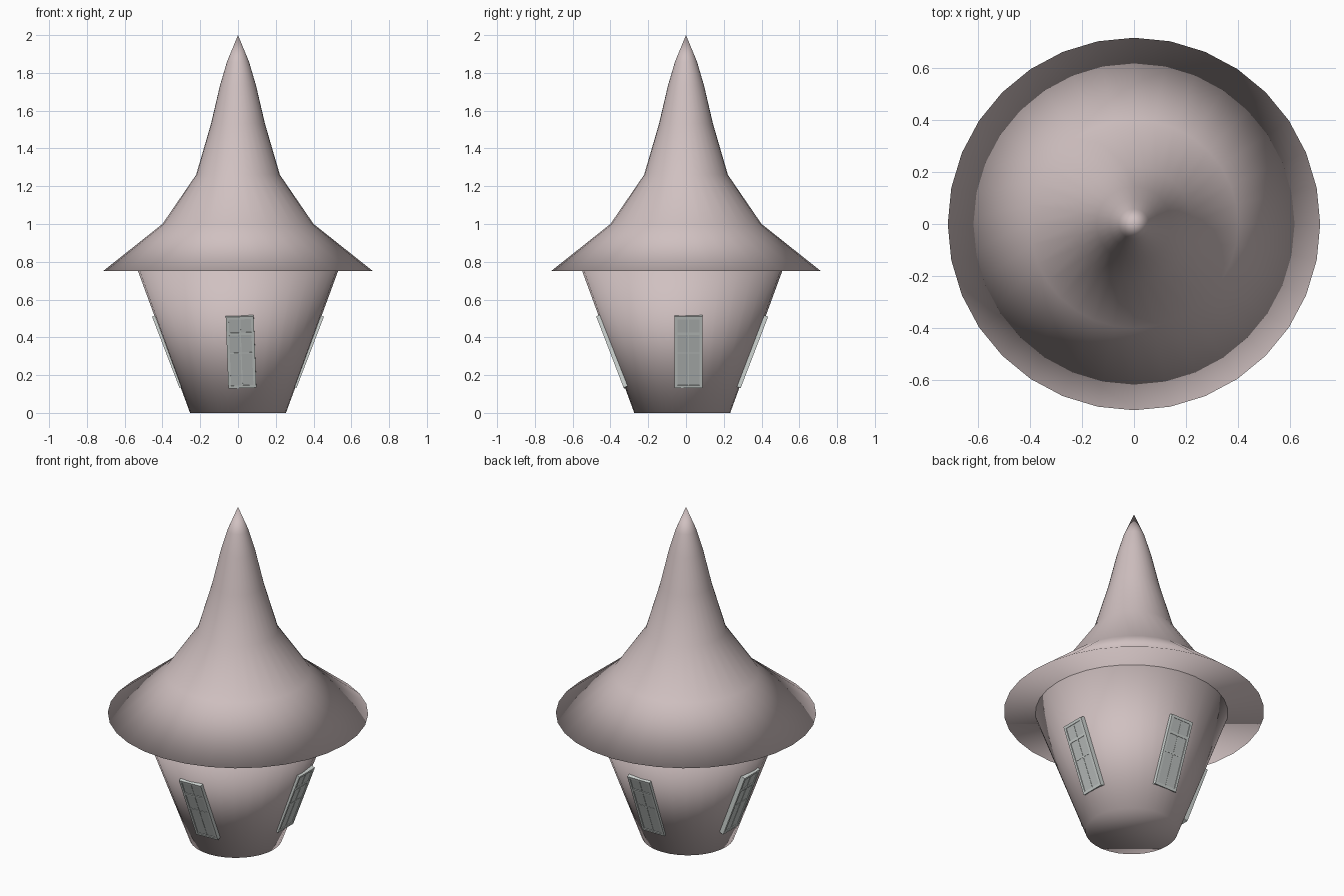
import bpy, bmesh, math
from mathutils import Matrix, Vector

cube = bpy.data.objects.get("Cube")
if cube:
    bpy.data.objects.remove(cube, do_unlink=True)


def material(name, rgb):
    m = bpy.data.materials.new(name)
    m.use_nodes = True
    color = (*rgb, 1)
    m.diffuse_color = color
    m.node_tree.nodes["Principled BSDF"].inputs["Base Color"].default_value = color
    return m


PINK = material("dusty pink", (0.63, 0.53, 0.53))
FRAME = material("pale grey frame", (0.62, 0.66, 0.64))
PANE = material("grey pane", (0.53, 0.56, 0.55))


def finish(bm, name, mat, smooth=False):
    bmesh.ops.recalc_face_normals(bm, faces=bm.faces)
    for f in bm.faces:
        f.smooth = smooth
    mesh = bpy.data.meshes.new(name)
    bm.to_mesh(mesh)
    bm.free()
    mesh.materials.append(mat)
    obj = bpy.data.objects.new(name, mesh)
    bpy.context.collection.objects.link(obj)
    return obj


def lathe(name, profile, mat, sides=32):
    """Closed solid of revolution; a zero radius makes a point."""
    bm = bmesh.new()
    rings = []
    for r, z in profile:
        n = sides if r > 0 else 1
        rings.append([bm.verts.new((r * math.sin(math.tau * i / sides),
                                    r * math.cos(math.tau * i / sides), z))
                      for i in range(n)])
    for low, high in zip(rings, rings[1:]):
        for i in range(sides):
            j = (i + 1) % sides
            if len(high) == 1:
                bm.faces.new((low[i], low[j], high[0]))
            else:
                bm.faces.new((low[i], low[j], high[j], high[i]))
    for ring in (rings[0], rings[-1]):
        if len(ring) > 1:
            bm.faces.new(ring)
    return finish(bm, name, mat, smooth=True)


def box(bm, u, v, width, height, top, depth=0.03):
    """Box in window space, its outer face at the given top."""
    mat = Matrix.Translation((u, v, top - depth / 2)) @ Matrix.Diagonal((width, height, depth, 1))
    bmesh.ops.create_cube(bm, size=1, matrix=mat)


# Tapered round wall, set slightly towards the front
CENTRE = Vector((0, -0.02, 0))
wall = lathe("wall", [(0.254, 0), (0.53, 0.752)], PINK)
wall.location = CENTRE

# Pointed flaring roof with a closed underside
lathe("roof", [(0.715, 0.75), (0.40, 1.0), (0.222, 1.26), (0.143, 1.53),
               (0.095, 1.735), (0.058, 1.86), (0, 2.0)], PINK)

# Windows
W, H, RIM, BAR = 0.148, 0.405, 0.015, 0.006
TILT = math.radians(21)


def window(side, direction, shift, roll):
    d, up = Vector(direction), Vector((0, 0, 1))
    out = d * math.cos(TILT) - up * math.sin(TILT)
    rise = up * math.cos(TILT) + d * math.sin(TILT)
    across = rise.cross(out)
    place = Matrix((across, rise, out)).transposed().to_4x4()
    place.translation = CENTRE + d * 0.382 + Vector(shift) + up * 0.32
    place = place @ Matrix.Rotation(math.radians(roll), 4, "Z")

    # Outer rim, transom and glazing bars
    bm = bmesh.new()
    for s in (-1, 1):
        box(bm, s * (W - RIM) / 2, 0, RIM, H, 0)
        box(bm, 0, s * (H - RIM) / 2, W, RIM, 0)
    transom = 0.105
    box(bm, 0, transom, W - RIM, 0.014, 0)
    box(bm, 0, 0, BAR, H - RIM, -0.002)
    box(bm, 0, -0.005, W - RIM, BAR, -0.002)
    finish(bm, side + "_window_frame", FRAME).matrix_world = place

    # Panes
    bm = bmesh.new()
    box(bm, 0, 0, W - RIM, H - RIM, -0.004, 0.02)
    finish(bm, side + "_window_pane", PANE).matrix_world = place


for s, side in ((-1, "front"), (1, "back")):
    window(side, (0, s, 0), (0.016, 0, 0), 2 if s < 0 else 0)
for s, side in ((-1, "right"), (1, "left")):
    window(side, (s, 0, 0), (0, 0.033, 0), 0)
